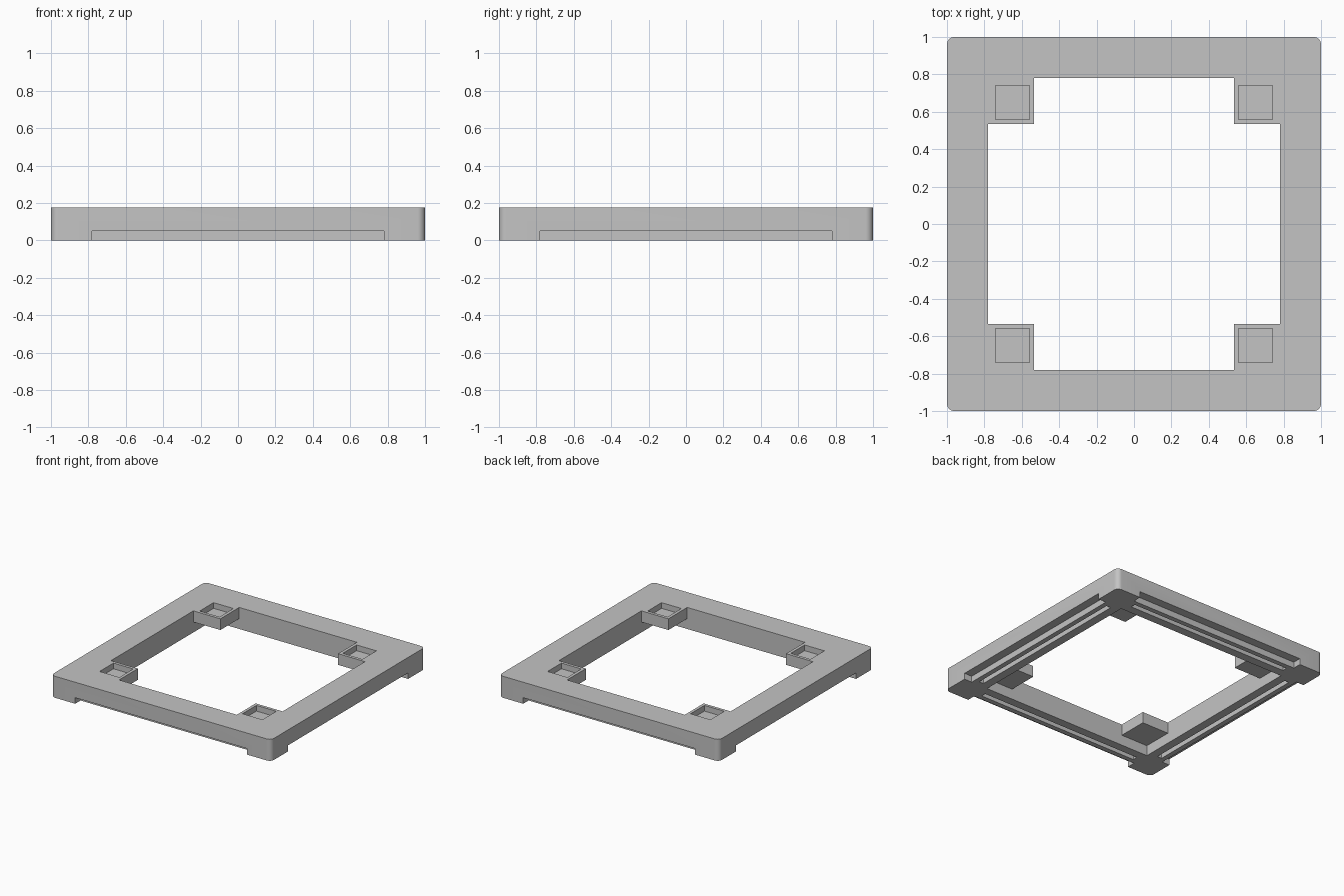
import bpy
import bmesh
from mathutils import Vector

cube = bpy.data.objects.get("Cube")
if cube:
    bpy.data.objects.remove(cube, do_unlink=True)

HEIGHT = 0.177       # full thickness
INNER = 0.78         # half width of the opening
BLOCK = 0.535        # inner side of the corner blocks
BLOCK_Z = 0.085      # underside of the corner blocks
NOTCH_Z = 0.05       # height of the notches and grooves
POCKET_Z = 0.13      # floor of the corner pockets

grey = bpy.data.materials.new("plain grey")
grey.use_nodes = True
colour = (0.55, 0.55, 0.55, 1)
grey.diffuse_color = colour
grey.node_tree.nodes["Principled BSDF"].inputs["Base Color"].default_value = colour


def finish(name, bm):
    bmesh.ops.recalc_face_normals(bm, faces=bm.faces[:])
    mesh = bpy.data.meshes.new(name)
    bm.to_mesh(mesh)
    bm.free()
    obj = bpy.data.objects.new(name, mesh)
    bpy.context.collection.objects.link(obj)
    mesh.materials.append(grey)
    return obj


def add_box(bm, low, high):
    low, high = Vector(low), Vector(high)
    verts = bmesh.ops.create_cube(bm, size=1)["verts"]
    bmesh.ops.scale(bm, vec=high - low, verts=verts)
    bmesh.ops.translate(bm, vec=(low + high) / 2, verts=verts)


def cut(target, name, bm):
    cutter = finish(name, bm)
    cutter.hide_render = True
    mod = target.modifiers.new(name, 'BOOLEAN')
    mod.operation = 'DIFFERENCE'
    mod.solver = 'EXACT'
    mod.object = cutter
    bpy.context.view_layer.objects.active = target
    bpy.ops.object.modifier_apply(modifier=name)
    bpy.data.objects.remove(cutter, do_unlink=True)


# Slab with rounded upright corners
bm = bmesh.new()
add_box(bm, (-1, -1, 0), (1, 1, HEIGHT))
upright = [e for e in bm.edges if abs(e.verts[0].co.z - e.verts[1].co.z) > 0.1]
bmesh.ops.bevel(bm, geom=upright, offset=0.04, segments=8, profile=0.5, affect='EDGES')
frame = finish("square_frame", bm)

# Cross-shaped opening that leaves the corner blocks
bm = bmesh.new()
profile = []
for sx, sy in ((1, 1), (-1, 1), (-1, -1), (1, -1)):
    corner = [(INNER, BLOCK), (BLOCK, BLOCK), (BLOCK, INNER)]
    if sx * sy < 0:
        corner.reverse()
    profile += [bm.verts.new((sx * x, sy * y, -0.1)) for x, y in corner]
face = bm.faces.new(profile)
top = bmesh.ops.extrude_face_region(bm, geom=[face])["geom"]
bmesh.ops.translate(bm, vec=(0, 0, 0.5), verts=[v for v in top if isinstance(v, bmesh.types.BMVert)])
cut(frame, "opening", bm)

# Space beneath the corner blocks
bm = bmesh.new()
add_box(bm, (-INNER, -INNER, -0.1), (INNER, INNER, BLOCK_Z))
cut(frame, "block_underside", bm)

# Square pockets in the corner blocks
bm = bmesh.new()
for sx in (-1, 1):
    for sy in (-1, 1):
        x, y = 0.65 * sx, 0.65 * sy
        add_box(bm, (x - 0.09, y - 0.09, POCKET_Z), (x + 0.09, y + 0.09, 0.3))
cut(frame, "corner_pockets", bm)


# Long cuts along all four sides of the underside
def side_cuts(name, near, far, half):
    bm = bmesh.new()
    for s in (-1, 1):
        a, b = sorted((s * near, s * far))
        add_box(bm, (-half, a, -0.1), (half, b, NOTCH_Z))
        add_box(bm, (a, -half, -0.1), (b, half, NOTCH_Z))
    cut(frame, name, bm)


side_cuts("outer_notches", 0.93, 1.1, INNER)
side_cuts("underside_grooves", 0.85, 0.89, 0.74)

# Smooth only the rounded corners
bpy.ops.object.select_all(action='DESELECT')
frame.select_set(True)
bpy.context.view_layer.objects.active = frame
bpy.ops.object.shade_smooth_by_angle(angle=0.52)
